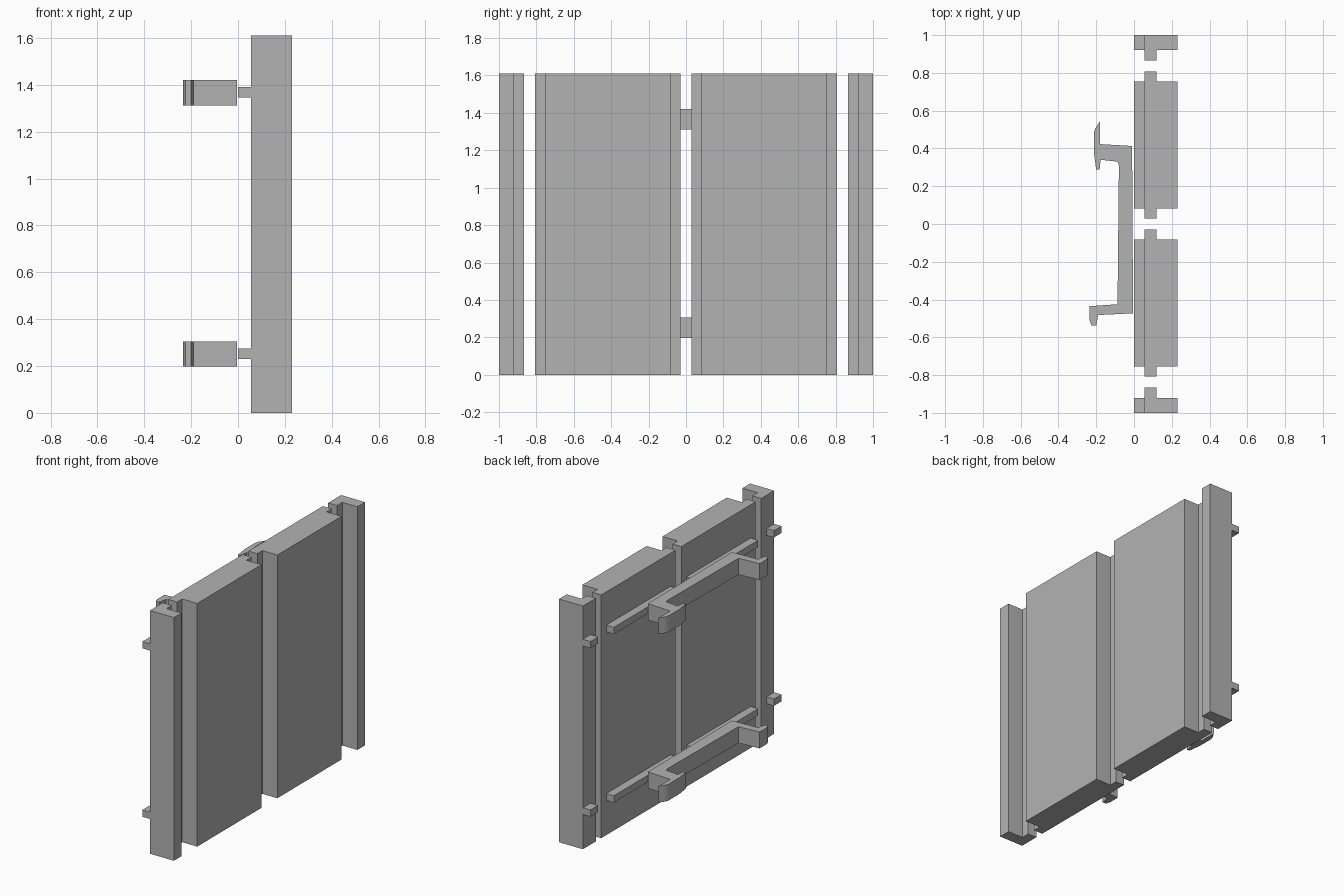
import bpy
import bmesh

default = bpy.data.objects.get("Cube")
if default:
    bpy.data.objects.remove(default, do_unlink=True)

grey = bpy.data.materials.new("plain grey")
grey.use_nodes = True
colour = (0.45, 0.45, 0.45, 1)
grey.diffuse_color = colour
grey.node_tree.nodes["Principled BSDF"].inputs["Base Color"].default_value = colour

HEIGHT = 1.61
BACK, TONGUE, FRONT = 0.055, 0.12, 0.23   # depth layers along x


def extrude(name, outline, z0, z1):
    """Solid from a plan outline, raised from z0 to z1."""
    bm = bmesh.new()
    face = bm.faces.new([bm.verts.new((x, y, z0)) for x, y in outline])
    raised = bmesh.ops.extrude_face_region(bm, geom=[face])["geom"]
    verts = [v for v in raised if isinstance(v, bmesh.types.BMVert)]
    bmesh.ops.translate(bm, verts=verts, vec=(0, 0, z1 - z0))
    bmesh.ops.recalc_face_normals(bm, faces=bm.faces)
    mesh = bpy.data.meshes.new(name)
    bm.to_mesh(mesh)
    bm.free()
    mesh.materials.append(grey)
    obj = bpy.data.objects.new(name, mesh)
    bpy.context.collection.objects.link(obj)
    return obj


def rect(x0, x1, y0, y1):
    return [(x0, y0), (x1, y0), (x1, y1), (x0, y1)]


# Plan of a side post and of a door panel, each with back tongues
post = [(BACK, 0.865), (TONGUE, 0.865), (TONGUE, 0.92), (FRONT, 0.92),
        (FRONT, 1), (BACK, 1)]
panel = [(BACK, 0.03), (TONGUE, 0.03), (TONGUE, 0.083), (FRONT, 0.083),
         (FRONT, 0.755), (TONGUE, 0.755), (TONGUE, 0.808), (BACK, 0.808)]

# Plan of the sliding clip: long bar with a hooked arm at each end
clip = [(-0.005, -0.473), (-0.19, -0.482), (-0.2, -0.537), (-0.225, -0.537),
        (-0.235, -0.51), (-0.235, -0.435), (-0.087, -0.425), (-0.087, -0.4),
        (-0.08, 0.31), (-0.087, 0.33), (-0.177, 0.34), (-0.182, 0.288),
        (-0.2, 0.288), (-0.212, 0.373), (-0.212, 0.485), (-0.205, 0.505),
        (-0.18, 0.545), (-0.18, 0.423), (-0.01, 0.413)]

# Mirrored posts and panels with their rear rails
for side, s in (("far", 1), ("near", -1)):
    for part, plan, y0, y1 in (("post", post, 0.92, 1),
                               ("panel", panel, 0.083, 0.755)):
        extrude(f"{side}_{part}", [(x, y * s) for x, y in plan], 0, HEIGHT)
        for level, z in (("lower", 0.23), ("upper", 1.345)):
            extrude(f"{side}_{part}_{level}_rail",
                    rect(0, BACK, y0 * s, y1 * s), z, z + 0.045)

# Clips at both rail heights
for level, z in (("lower", 0.197), ("upper", 1.312)):
    extrude(f"{level}_clip", clip, z, z + 0.108)
